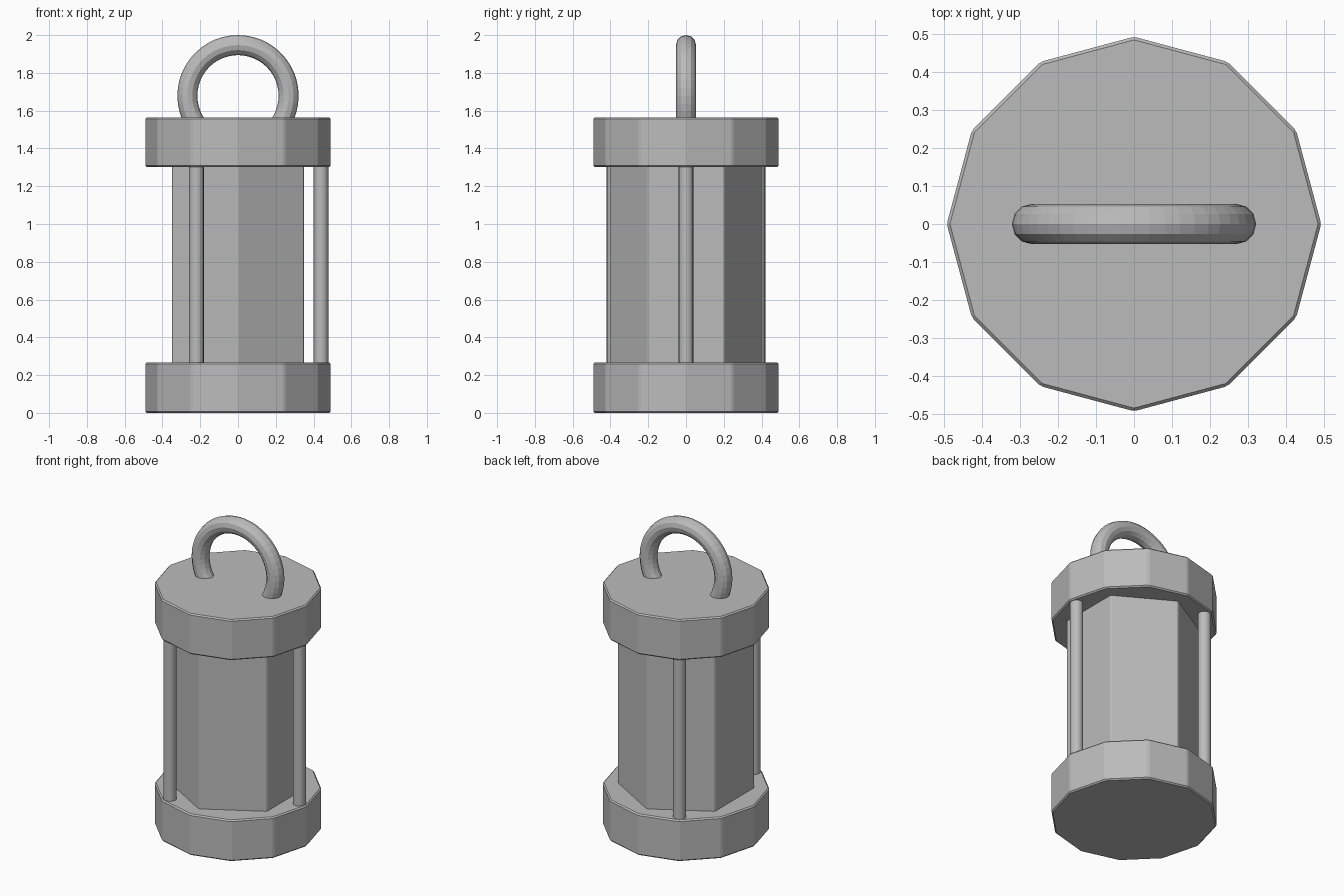
import bpy
import math

if "Cube" in bpy.data.objects:
    bpy.data.objects.remove(bpy.data.objects["Cube"])

grey = bpy.data.materials.new("plain grey")
grey.diffuse_color = (0.5, 0.5, 0.5, 1)
grey.use_nodes = True
grey.node_tree.nodes["Principled BSDF"].inputs["Base Color"].default_value = grey.diffuse_color


def finish(name, bevel=0.0):
    ob = bpy.context.object
    ob.name = name
    ob.data.materials.append(grey)
    if bevel:
        bpy.ops.object.transform_apply(location=False, rotation=True, scale=True)
        mod = ob.modifiers.new("edge bevel", 'BEVEL')
        mod.width = bevel
        mod.segments = 1
        mod.limit_method = 'ANGLE'
        mod.angle_limit = math.radians(25)
    return ob


def prism(name, sides, radius, z0, z1, x=0, y=0, turn=0, bevel=0.0):
    bpy.ops.mesh.primitive_cylinder_add(
        vertices=sides, radius=radius, depth=z1 - z0,
        location=(x, y, (z0 + z1) / 2), rotation=(0, 0, turn))
    return finish(name, bevel)


# Twelve-sided end caps
prism("bottom_cap", 12, 0.492, 0.0, 0.267, bevel=0.008)
prism("top_cap", 12, 0.492, 1.302, 1.565, bevel=0.008)

# Hexagonal body with corners to the front and back
prism("body", 6, 0.402, 0.26, 1.31, bevel=0.006)

# Three rods spaced evenly around the body
for i in range(3):
    a = i * math.tau / 3
    prism(f"rod_{i + 1}", 16, 0.039, 0.25, 1.32,
          0.44 * math.cos(a), 0.44 * math.sin(a))
    bpy.ops.object.shade_smooth_by_angle(angle=math.radians(40))

# Carrying ring, sunk into the top cap
bpy.ops.mesh.primitive_torus_add(
    major_radius=0.268, minor_radius=0.053, major_segments=48, minor_segments=12,
    location=(0, 0, 1.679), rotation=(math.pi / 2, 0, 0))
finish("carry_ring")
